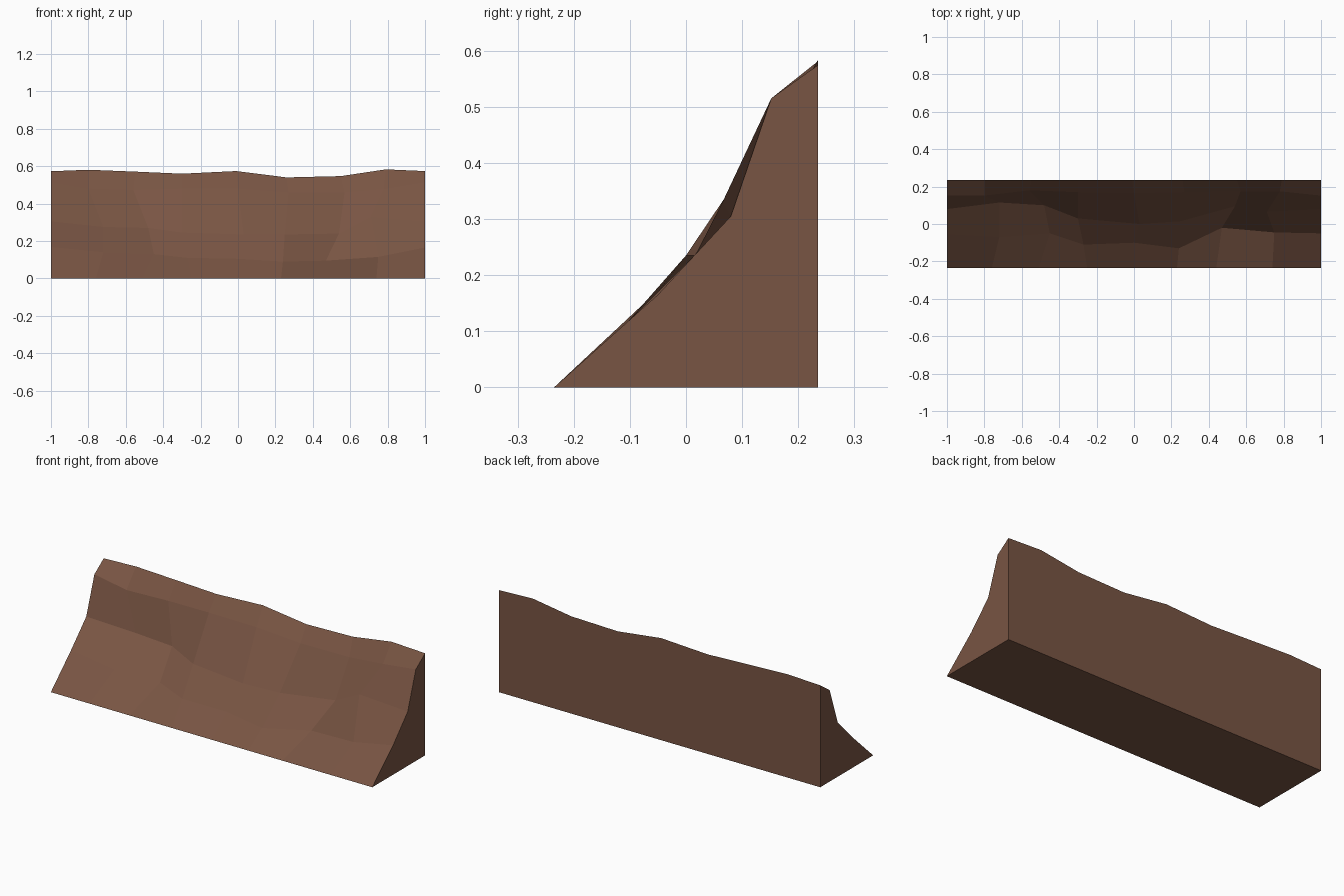
import bpy
import bmesh

HALF_L, HALF_D = 1.0, 0.235

# Contour lines running along the bank, each point is (x, y, z)
toe = [(x, -HALF_D, 0) for x in (-1, -0.76, -0.51, -0.25, 0, 0.23, 0.44, 0.74, 1)]
lower_ledge = [(-1, -0.055, 0.168), (-0.72, -0.07, 0.14), (-0.45, -0.05, 0.13),
               (-0.27, -0.11, 0.11), (0, -0.10, 0.105), (0.24, -0.13, 0.09),
               (0.47, -0.02, 0.095), (0.75, -0.045, 0.115), (1, -0.05, 0.165)]
upper_ledge = [(-1, 0.08, 0.305), (-0.72, 0.115, 0.275), (-0.48, 0.10, 0.27),
               (-0.30, 0.03, 0.245), (0.03, 0.0, 0.235), (0.25, 0.015, 0.235),
               (0.54, 0.095, 0.24), (0.71, 0.065, 0.33), (1, 0.08, 0.305)]
shoulder = [(-1, 0.152, 0.515), (-0.80, 0.152, 0.48), (-0.56, 0.18, 0.473),
            (-0.30, 0.17, 0.48), (0, 0.165, 0.48), (0.27, 0.17, 0.46),
            (0.57, 0.175, 0.46), (0.78, 0.175, 0.478), (1, 0.152, 0.515)]
crest = [(x, HALF_D, z) for x, z in
         ((-1, 0.573), (-0.8, 0.581), (-0.55, 0.571), (-0.3, 0.56), (-0.01, 0.574),
          (0.26, 0.54), (0.55, 0.547), (0.79, 0.583), (1, 0.574))]
heel = [(p[0], HALF_D, 0) for p in crest]

# Loft the contours into a closed bank: slope, back wall and underside
bm = bmesh.new()
rows = [[bm.verts.new(p) for p in line]
        for line in (toe, lower_ledge, upper_ledge, shoulder, crest, heel)]
for a, b in zip(rows, rows[1:] + rows[:1]):
    for i in range(len(a) - 1):
        bm.faces.new((a[i], a[i + 1], b[i + 1], b[i]))

# End caps
bm.faces.new([r[0] for r in rows])
bm.faces.new([r[-1] for r in reversed(rows)])
bmesh.ops.recalc_face_normals(bm, faces=bm.faces[:])

mesh = bpy.data.meshes.new("dirt_bank")
bm.to_mesh(mesh)
bm.free()

brown = bpy.data.materials.new("earth_brown")
brown.diffuse_color = (0.19, 0.09, 0.056, 1)
mesh.materials.append(brown)
bank = bpy.data.objects.new("dirt_bank", mesh)
bpy.context.collection.objects.link(bank)
